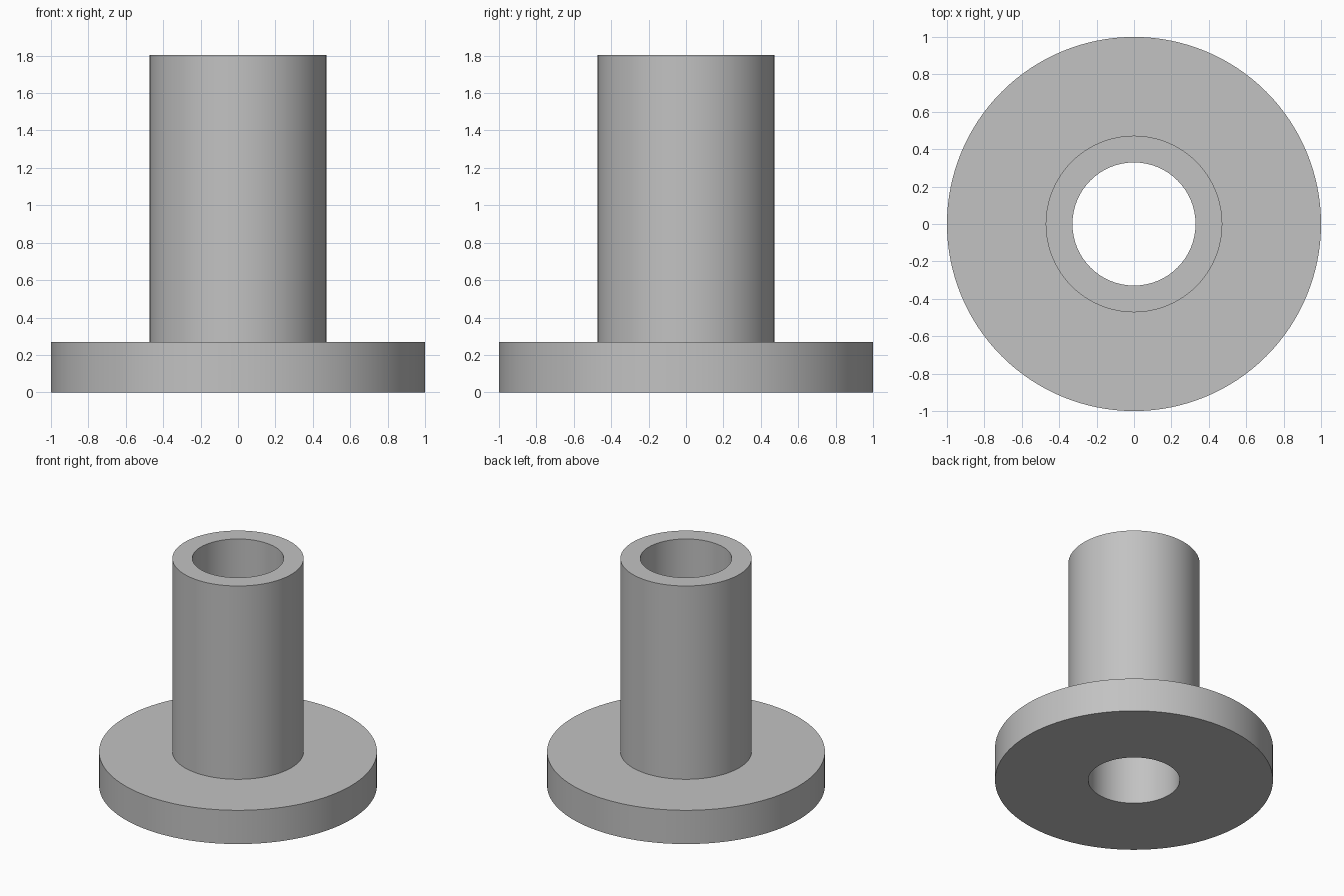
import bpy, bmesh, math

cube = bpy.data.objects.get("Cube")
if cube:
    bpy.data.objects.remove(cube, do_unlink=True)

SEGMENTS = 128
BORE_R, TUBE_R, FLANGE_R = 0.329, 0.472, 1.0
FLANGE_TOP, TUBE_TOP = 0.268, 1.803

# Plain grey material
grey = bpy.data.materials.new("plain_grey")
grey.use_nodes = True
colour = (0.54, 0.54, 0.54, 1)
grey.diffuse_color = colour
grey.node_tree.nodes["Principled BSDF"].inputs["Base Color"].default_value = colour

# Closed half-section of the flanged sleeve: (radius, height)
profile = [(BORE_R, 0), (FLANGE_R, 0), (FLANGE_R, FLANGE_TOP),
           (TUBE_R, FLANGE_TOP), (TUBE_R, TUBE_TOP), (BORE_R, TUBE_TOP)]

# Turn the section around the z axis
bm = bmesh.new()
verts = [bm.verts.new((r, 0, z)) for r, z in profile]
edges = [bm.edges.new((a, b)) for a, b in zip(verts, verts[1:] + verts[:1])]
bmesh.ops.spin(bm, geom=verts + edges, cent=(0, 0, 0), axis=(0, 0, 1),
               angle=math.tau, steps=SEGMENTS, use_merge=True)
bmesh.ops.remove_doubles(bm, verts=bm.verts[:], dist=0.0001)
bmesh.ops.recalc_face_normals(bm, faces=bm.faces[:])

mesh = bpy.data.meshes.new("flanged_sleeve")
bm.to_mesh(mesh)
bm.free()
mesh.materials.append(grey)
sleeve = bpy.data.objects.new("flanged_sleeve", mesh)
bpy.context.collection.objects.link(sleeve)

# Smooth round walls with crisp rims
bpy.ops.object.select_all(action="DESELECT")
sleeve.select_set(True)
bpy.context.view_layer.objects.active = sleeve
bpy.ops.object.shade_smooth_by_angle(angle=math.radians(30))
